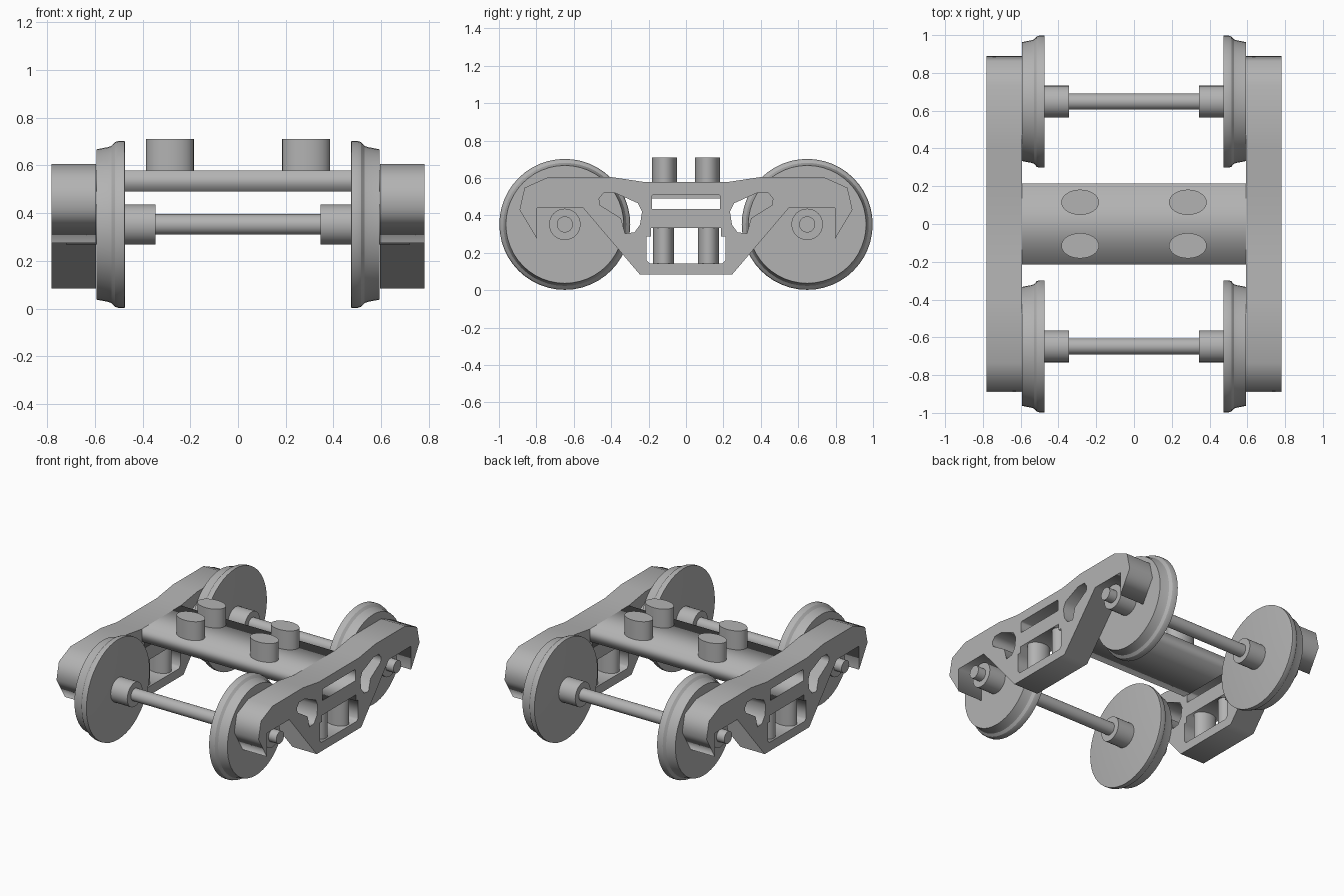
import bpy, bmesh, math
from mathutils import Matrix

if "Cube" in bpy.data.objects:
    bpy.data.objects.remove(bpy.data.objects["Cube"])

mat = bpy.data.materials.new("cast steel grey")
mat.diffuse_color = (0.45, 0.45, 0.45, 1)
mat.use_nodes = True
mat.node_tree.nodes["Principled BSDF"].inputs["Base Color"].default_value = mat.diffuse_color

# Axis change: profile (u, v, depth) -> world (y, z, x)
TO_SIDE = Matrix(((0, 0, 1, 0), (1, 0, 0, 0), (0, 1, 0, 0), (0, 0, 0, 1)))


def add_mesh(name, me, smooth=False):
    ob = bpy.data.objects.new(name, me)
    bpy.context.collection.objects.link(ob)
    me.materials.clear()
    me.materials.append(mat)
    if smooth:
        bpy.ops.object.select_all(action='DESELECT')
        ob.select_set(True)
        bpy.context.view_layer.objects.active = ob
        bpy.ops.object.shade_smooth_by_angle(angle=math.radians(25))
    return ob


def plate(name, loops, x, half):
    """Side profile with holes, extruded along x."""
    cu = bpy.data.curves.new(name, 'CURVE')
    cu.dimensions, cu.fill_mode, cu.extrude = '2D', 'BOTH', half
    for pts in loops:
        sp = cu.splines.new('POLY')
        sp.points.add(len(pts) - 1)
        for p, (u, v) in zip(sp.points, pts):
            p.co = (u, v, 0, 1)
        sp.use_cyclic_u = True
    tmp = bpy.data.objects.new(name + "_curve", cu)
    bpy.context.collection.objects.link(tmp)
    bpy.context.view_layer.update()
    me = bpy.data.meshes.new_from_object(
        tmp.evaluated_get(bpy.context.evaluated_depsgraph_get()))
    bpy.data.objects.remove(tmp)
    me.transform(Matrix.Translation((x, 0, 0)) @ TO_SIDE)
    bm = bmesh.new()
    bm.from_mesh(me)
    bmesh.ops.remove_doubles(bm, verts=bm.verts, dist=1e-5)
    bmesh.ops.recalc_face_normals(bm, faces=bm.faces)
    bm.to_mesh(me)
    bm.free()
    return add_mesh(name, me)


def lathe(name, prof, y, z, side, n=48):
    """Revolve (x, radius) points about an axis along x."""
    bm = bmesh.new()
    rings = [[bm.verts.new((side * x, y + r * math.cos(2 * math.pi * i / n),
                            z + r * math.sin(2 * math.pi * i / n)))
              for i in range(n)] for x, r in prof]
    for a, b in zip(rings, rings[1:]):
        for i in range(n):
            j = (i + 1) % n
            bm.faces.new((a[i], a[j], b[j], b[i]))
    bm.faces.new(rings[0])
    bm.faces.new(rings[-1])
    bmesh.ops.recalc_face_normals(bm, faces=bm.faces)
    me = bpy.data.meshes.new(name)
    bm.to_mesh(me)
    bm.free()
    return add_mesh(name, me, True)


def post(name, x, y, rx, ry, z0, z1):
    """Upright oval cylinder."""
    bm = bmesh.new()
    bmesh.ops.create_cone(bm, cap_ends=True, segments=32, radius1=1, radius2=1, depth=1)
    bm.transform(Matrix.Translation((x, y, (z0 + z1) / 2))
                 @ Matrix.Diagonal((rx, ry, z1 - z0, 1)))
    me = bpy.data.meshes.new(name)
    bm.to_mesh(me)
    bm.free()
    return add_mesh(name, me, True)


def flip(pts):
    return [(-u, v) for u, v in reversed(pts)]


# Side frame outline (half, mirrored) and windows
half = [(0.22, 0.578), (0.40, 0.605), (0.735, 0.605), (0.863, 0.548), (0.89, 0.43),
        (0.797, 0.275), (0.797, 0.44), (0.55, 0.44), (0.246, 0.083)]
outline = half + flip(half)
tri = [(0.465, 0.49), (0.44, 0.52), (0.38, 0.52), (0.257, 0.465), (0.235, 0.42),
       (0.246, 0.35), (0.275, 0.31), (0.326, 0.303), (0.348, 0.385), (0.46, 0.455)]
slot_half = [(0.175, 0.513), (0.183, 0.505), (0.183, 0.433)]
spring_half = [(0.188, 0.332), (0.188, 0.288), (0.21, 0.288), (0.21, 0.16), (0.195, 0.144)]
loops = [outline, tri, flip(tri), slot_half + flip(slot_half),
         spring_half + flip(spring_half)]

for side, tag in ((-1, "left"), (1, "right")):
    plate("side_frame_" + tag, loops, side * 0.688, 0.094)
    for y in (-0.12, 0.12):
        post("suspension_spring_" + tag, side * 0.688, y, 0.08, 0.056, 0.14, 0.335)
    for y in (-0.115, 0.115):
        post("bolster_peg_" + tag, side * 0.285, y, 0.10, 0.067, 0.57, 0.71)

    # Flanged wheels with hubs on both faces
    for y in (-0.648, 0.648):
        lathe("wheel_" + tag, [(0.473, 0.34), (0.475, 0.35), (0.50, 0.35), (0.515, 0.345),
                               (0.53, 0.329), (0.545, 0.324), (0.592, 0.315)],
              y, 0.352, side)
        lathe("wheel_hub_" + tag, [(0.345, 0.084), (0.72, 0.084)], y, 0.352, side, 32)

# Axles
for y in (-0.648, 0.648):
    lathe("axle", [(-0.78, 0.043), (0.78, 0.043)], y, 0.352, 1, 32)

# Cross bolster joining the frames
b = [(0.215, 0.578), (0.215, 0.49)]
plate("cross_bolster", [b + flip(b)], 0, 0.6)
